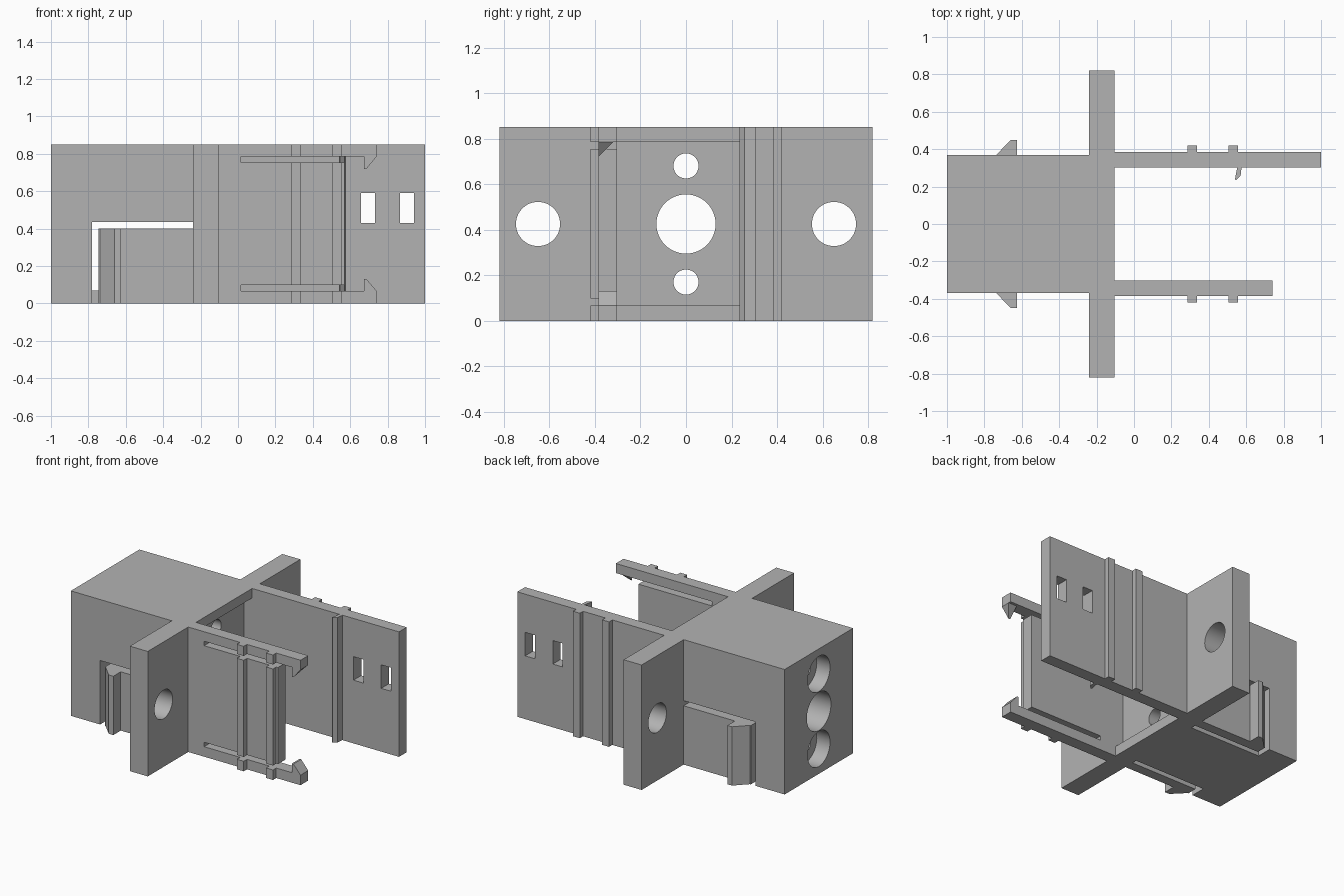
import bpy, bmesh
from math import pi, radians
from mathutils import Matrix, Vector

if "Cube" in bpy.data.objects:
    bpy.data.objects.remove(bpy.data.objects["Cube"], do_unlink=True)

grey = bpy.data.materials.new("plain grey")
grey.use_nodes = True
colour = (0.45, 0.45, 0.45, 1)
grey.diffuse_color = colour
grey.node_tree.nodes["Principled BSDF"].inputs["Base Color"].default_value = colour

H = 0.85          # overall height
MID = H / 2


def make(name, bm):
    bmesh.ops.recalc_face_normals(bm, faces=bm.faces)
    mesh = bpy.data.meshes.new(name)
    bm.to_mesh(mesh)
    bm.free()
    mesh.materials.append(grey)
    ob = bpy.data.objects.new(name, mesh)
    bpy.context.scene.collection.objects.link(ob)
    return ob


def box(name, x, y, z):
    bm = bmesh.new()
    bmesh.ops.create_cube(bm, size=1)
    for v in bm.verts:
        v.co = Vector([(r[0] + r[1]) / 2 + c * (r[1] - r[0]) for c, r in zip(v.co, (x, y, z))])
    return make(name, bm)


def prism(name, points, axis, lo, hi):
    """Extrude a flat outline along z (points are x, y) or along y (points are x, z)."""
    bm = bmesh.new()
    place = (lambda a, b: (a, b, lo)) if axis == "z" else (lambda a, b: (a, lo, b))
    face = bm.faces.new([bm.verts.new(place(a, b)) for a, b in points])
    ext = bmesh.ops.extrude_face_region(bm, geom=[face])["geom"]
    shift = (0, 0, hi - lo) if axis == "z" else (0, hi - lo, 0)
    bmesh.ops.translate(bm, vec=shift, verts=[g for g in ext if isinstance(g, bmesh.types.BMVert)])
    return make(name, bm)


def bore(y, z, r, x0, x1):
    bm = bmesh.new()
    bmesh.ops.create_cone(bm, cap_ends=True, segments=48, radius1=r, radius2=r, depth=x1 - x0,
                          matrix=Matrix.Translation(((x0 + x1) / 2, y, z)) @ Matrix.Rotation(pi / 2, 4, "Y"))
    return make("bore", bm)


def cut(ob, cutters):
    for c in cutters:
        mod = ob.modifiers.new("cut", "BOOLEAN")
        mod.operation, mod.solver, mod.object = "DIFFERENCE", "EXACT", c
    dg = bpy.context.evaluated_depsgraph_get()
    mesh = bpy.data.meshes.new_from_object(ob.evaluated_get(dg))
    ob.modifiers.clear()
    ob.data = mesh
    for c in cutters:
        bpy.data.objects.remove(c, do_unlink=True)


# Main block: three end bores, hollow underside and side-clip slots
block = box("main_block", (-1, -0.24), (-0.368, 0.368), (0, H))
cutters = [box("cavity", (-0.78, -0.2), (-0.5, 0.5), (0.07, 0.435)),
           bore(0, MID, 0.13, -1.1, -0.1)]
for s in (-1, 1):
    cutters.append(box("slot", (-0.78, -0.2), sorted((s * 0.265, s * 0.5)), (-0.1, 0.1)))
    cutters.append(bore(0, MID + s * 0.255, 0.12, -1.1, -0.9))
    cutters.append(bore(0, MID + s * 0.255, 0.055, -0.95, -0.1))
cut(block, cutters)

# Flange: bolt holes, cable holes and a shallow recess between the arms
flange = box("flange", (-0.24, -0.105), (-0.82, 0.82), (0, H))
cutters = [box("recess", (-0.165, 0), (-0.302, 0.302), (0.068, 0.785)),
           bore(0, MID, 0.13, -0.4, 0.1)]
for s in (-1, 1):
    cutters.append(bore(s * 0.65, MID, 0.097, -0.4, 0.1))
    cutters.append(bore(0, MID + s * 0.255, 0.055, -0.4, 0.1))
cut(flange, cutters)

# Side clips with a wedge at the free end
for s, side in ((-1, "front"), (1, "back")):
    outline = [(-0.24, 0.30), (-0.24, 0.368), (-0.625, 0.368), (-0.625, 0.448),
               (-0.66, 0.448), (-0.738, 0.368), (-0.745, 0.368), (-0.745, 0.30)]
    prism(side + "_clip", [(x, s * y) for x, y in outline], "z", 0, 0.40)


def ribbed(name, s, end):
    """Arm outline with two outer ribs."""
    outline = [(-0.105, 0.302), (-0.105, 0.385)]
    for a, b in ((0.285, 0.337), (0.505, 0.557)):
        outline += [(a, 0.385), (a, 0.42), (b, 0.42), (b, 0.385)]
    outline += [(end, 0.385), (end, 0.302)]
    return prism(name, [(x, s * y) for x, y in outline], "z", 0, H)


# Back arm: two windows and an inner latch lip
back = ribbed("back_arm", 1, 1)
cut(back, [box("window", (x, x + 0.075), (0.2, 0.5), (0.43, 0.59)) for x in (0.658, 0.866)])
prism("latch_lip", [(0.552, 0.303), (0.575, 0.303), (0.57, 0.258), (0.545, 0.235), (0.54, 0.24)],
      "z", 0, H)

# Front arm: short centre panel between two slender snap strips
front = ribbed("front_arm", -1, 0.74)
cut(front, [box("gap", (0.015, 0.9), (-0.5, -0.2), (0.755, 0.785)),
            box("gap", (0.015, 0.9), (-0.5, -0.2), (0.068, 0.098)),
            box("end_gap", (0.57, 0.9), (-0.5, -0.2), (0.08, 0.77))])

# Snap hooks: lower one square, upper one tapered inward
prism("lower_hook", [(0.675, 0.068), (0.74, 0.068), (0.687, 0.13), (0.675, 0.13)],
      "y", -0.385, -0.302)
bm = bmesh.new()
for co in ((0.675, -0.385, 0.72), (0.687, -0.385, 0.72), (0.675, -0.385, 0.785),
           (0.74, -0.385, 0.785), (0.675, -0.32, 0.785), (0.74, -0.32, 0.785)):
    bm.verts.new(co)
bmesh.ops.convex_hull(bm, input=bm.verts)
make("upper_hook", bm)

# Smooth the bores, keep every edge sharp
bpy.ops.object.select_all(action="DESELECT")
for ob in (block, flange):
    ob.select_set(True)
bpy.context.view_layer.objects.active = block
bpy.ops.object.shade_smooth_by_angle(angle=radians(30))
